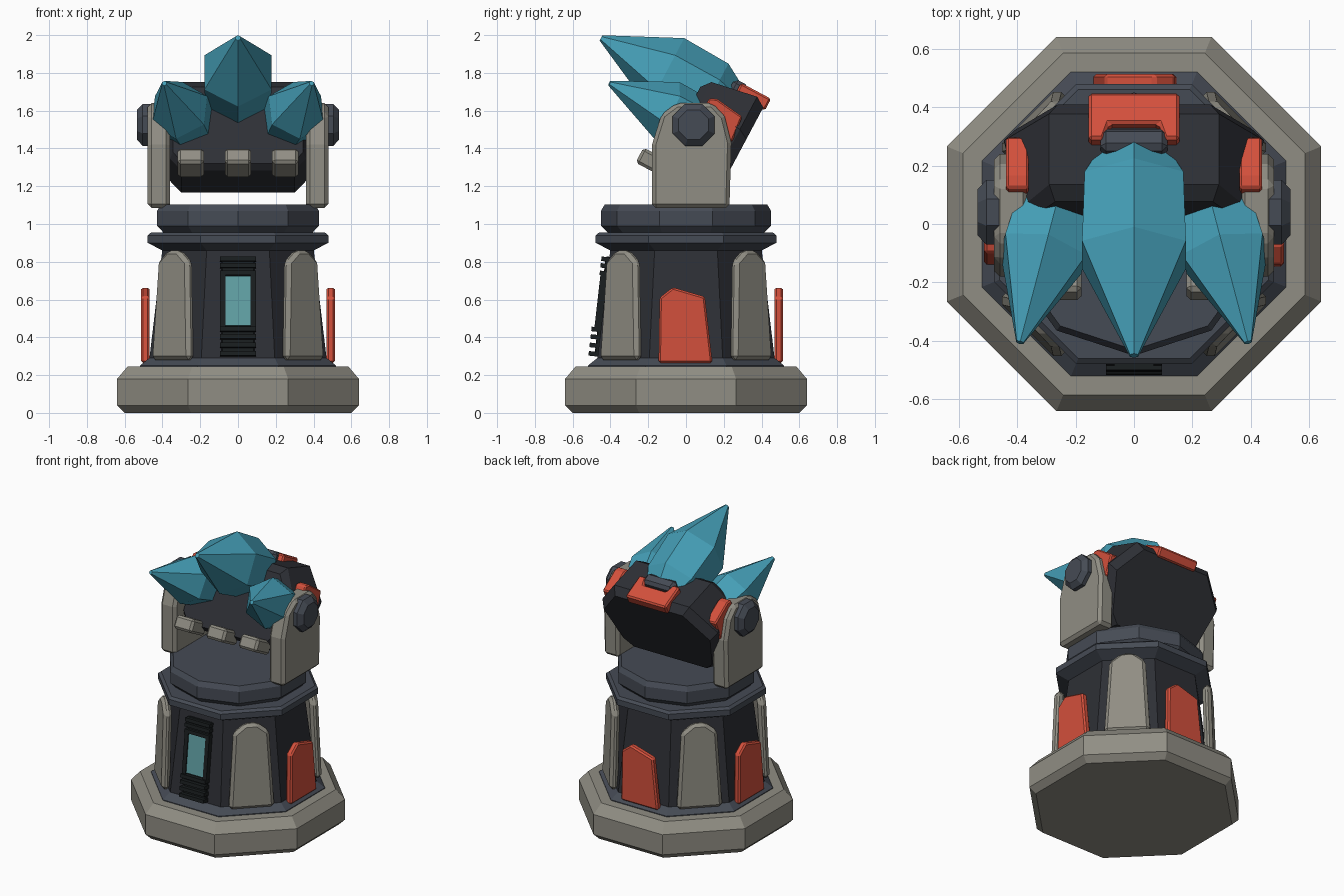
import bpy, bmesh
from math import radians, cos, sin, pi
from mathutils import Matrix, Vector

if "Cube" in bpy.data.objects:
    bpy.data.objects.remove(bpy.data.objects["Cube"])


def material(name, rgb):
    m = bpy.data.materials.new(name)
    m.diffuse_color = (*rgb, 1)
    m.use_nodes = True
    m.node_tree.nodes["Principled BSDF"].inputs["Base Color"].default_value = m.diffuse_color
    return m


STONE = material("stone", (0.28, 0.27, 0.23))
DARK = material("dark_metal", (0.027, 0.029, 0.036))
SLATE = material("slate_metal", (0.06, 0.07, 0.09))
RED = material("red_paint", (0.65, 0.08, 0.045))
TEAL = material("crystal", (0.06, 0.35, 0.48))
SCREEN = material("screen", (0.12, 0.36, 0.38))
BLACK = material("black_trim", (0.01, 0.013, 0.014))


def loft(name, rings, mat, matrix=Matrix(), bevel=0):
    """Skin a list of equal-length point rings and cap both ends."""
    bm = bmesh.new()
    rows = [[bm.verts.new(matrix @ Vector(p)) for p in r] for r in rings]
    n = len(rows[0])
    for a, b in zip(rows, rows[1:]):
        for i in range(n):
            j = (i + 1) % n
            bm.faces.new((a[i], a[j], b[j], b[i]))
    bm.faces.new(rows[0][::-1])
    bm.faces.new(rows[-1])
    bmesh.ops.recalc_face_normals(bm, faces=bm.faces[:])
    me = bpy.data.meshes.new(name)
    bm.to_mesh(me)
    bm.free()
    me.materials.append(mat)
    ob = bpy.data.objects.new(name, me)
    bpy.context.collection.objects.link(ob)
    if bevel:
        mod = ob.modifiers.new("bevel", 'BEVEL')
        mod.width = bevel
        mod.segments = 1
        mod.limit_method = 'ANGLE'
        mod.angle_limit = radians(35)
    return ob


def lathe(name, profile, sides, start, mat, matrix=Matrix()):
    """Faceted solid from (radius, height) pairs."""
    rings = [[(r * cos(start + 2 * pi * i / sides), r * sin(start + 2 * pi * i / sides), z)
              for i in range(sides)] for r, z in profile]
    return loft(name, rings, mat, matrix)


def octagon(name, profile, mat):
    k = cos(pi / 8)
    return lathe(name, [(r / k, z) for r, z in profile], 8, pi / 8, mat)


def plate(name, outline, depth, mat, matrix=Matrix(), bevel=0.012):
    """Outline in x/z, thickened towards -y."""
    return loft(name, [[(x, 0, z) for x, z in outline], [(x, -depth, z) for x, z in outline]],
                mat, matrix, bevel)


def box(name, lo, hi, mat, matrix=Matrix(), bevel=0.01):
    out = [(lo[0], lo[2]), (hi[0], lo[2]), (hi[0], hi[2]), (lo[0], hi[2])]
    return plate(name, out, hi[1] - lo[1], mat, matrix @ Matrix.Translation((0, hi[1], 0)), bevel)


def turned(deg, dist):
    return Matrix.Rotation(radians(deg), 4, 'Z') @ Matrix.Translation((0, -dist, 0))


# Foot, tower body, collar and turntable
octagon("foot", [(0.60, 0), (0.64, 0.04), (0.64, 0.18), (0.585, 0.245), (0.50, 0.245)], STONE)
octagon("body_skirt", [(0.52, 0.22), (0.52, 0.25), (0.47, 0.29)], SLATE)
octagon("body", [(0.47, 0.28), (0.40, 0.87)], DARK)
octagon("collar", [(0.40, 0.86), (0.478, 0.90), (0.478, 0.94), (0.46, 0.955)], SLATE)
lathe("turntable", [(0.41, 0.95), (0.45, 0.99), (0.45, 1.07), (0.43, 1.103)], 10, pi / 2, SLATE)

# Stone buttresses on the diagonals
for i in range(4):
    lean = turned(45 + 90 * i, 0.46) @ Matrix.Translation((0, 0, 0.28)) @ Matrix.Rotation(radians(-2), 4, 'X')
    plate(f"buttress_{i}", [(-0.145, 0), (0.145, 0), (0.115, 0.52), (0.04, 0.58), (-0.04, 0.58), (-0.115, 0.52)],
          0.055, STONE, lean, 0.02)

# Red shields on the right, back and left
for name, deg in (("right", 90), ("back", 180), ("left", 270)):
    plate(f"shield_{name}", [(-0.145, 0.265), (0.14, 0.265), (0.10, 0.615), (-0.07, 0.665), (-0.14, 0.61)],
          0.045, RED, turned(deg, 0.468), 0.01)

# Front screen with slatted frame, leaning with the wall
wall = Matrix.Translation((0, -0.468, 0.29)) @ Matrix.Rotation(radians(-6.5), 4, 'X')
box("screen_frame", (-0.088, -0.018, 0.01), (0.088, 0.03, 0.54), BLACK, wall, 0.005)
box("screen", (-0.065, -0.03, 0.17), (0.065, 0.0, 0.435), SCREEN, wall, 0)
for s in (-1, 1):
    box("screen_rail", (s * 0.08 - 0.014, -0.035, 0.15), (s * 0.08 + 0.014, 0, 0.45), BLACK, wall, 0)
for i, z in enumerate((0.02, 0.065, 0.11, 0.15, 0.45, 0.49, 0.525)):
    d = 0.05 if z < 0.2 else 0.04
    box(f"screen_slat_{i}", (-0.095, -d, z - 0.012), (0.095, 0, z + 0.012), BLACK, wall, 0)

# Yokes and pivot caps
yoke = [(-0.18, 1.085), (0.23, 1.085), (0.24, 1.43), (0.205, 1.57), (0.14, 1.64),
        (-0.05, 1.64), (-0.13, 1.58), (-0.18, 1.42)]
for s, side in ((1, "right"), (-1, "left")):
    loft(f"yoke_{side}", [[(s * x, y, z) for y, z in yoke] for x in (0.36, 0.478)], STONE, bevel=0.02)
    pivot = Matrix.Translation((0, 0.04, 1.525)) @ Matrix.Rotation(s * pi / 2, 4, 'Y')
    lathe(f"pivot_cap_{side}", [(0.12, 0.46), (0.12, 0.505), (0.085, 0.535)], 8, pi / 8, SLATE, pivot)

# Tilted head: local -y is forward, z is up
head = Matrix.Translation((0, 0.04, 1.53)) @ Matrix.Rotation(radians(-28), 4, 'X')


def head_ring(y, half):
    return [(x, y, z) for x, z in half] + [(-x, y, z) for x, z in half[::-1]]


loft("head", [
    head_ring(-0.06, [(0.27, 0.19), (0.345, 0.08), (0.345, -0.20), (0.29, -0.27)]),
    head_ring(-0.02, [(0.29, 0.24), (0.37, 0.10), (0.36, -0.22), (0.30, -0.29)]),
    head_ring(0.23, [(0.29, 0.285), (0.445, 0.09), (0.36, -0.22), (0.30, -0.29)]),
    head_ring(0.285, [(0.26, 0.25), (0.41, 0.06), (0.34, -0.20), (0.28, -0.26)])], DARK, head)

# Red roof plate with notch, its latch, and red cheeks
roof = head @ Matrix.Translation((0, 0, 0.26)) @ Matrix.Rotation(pi / 2, 4, 'X')
loft("roof_plate", [[(x, y, z) for x, y in (
    (-0.155, 0.12), (-0.105, 0.12), (-0.085, 0.18), (0.085, 0.18), (0.105, 0.12), (0.155, 0.12),
    (0.155, 0.30), (-0.155, 0.30))] for z in (0.24, 0.31)], RED, head, 0.01)
box("roof_latch", (-0.115, 0.08, 0.22), (0.115, 0.165, 0.315), SLATE, head, 0.02)
for s, side in ((1, "right"), (-1, "left")):
    loft(f"cheek_{side}", [[(s * x, y, z) for y, z in (
        (0.01, 0.16), (0.05, 0.175), (0.21, 0.155), (0.225, 0.01), (0.12, 0.0), (0.01, 0.09))]
        for x in (0.36, 0.437)], RED, head, 0.008)

# Stone claws under the crystals
for i, x in enumerate((-0.25, 0, 0.25)):
    box(f"claw_{i}", (x - 0.07, -0.175, -0.325), (x + 0.07, 0.0, -0.235), STONE, head, 0.015)


# Six-sided crystals, skinned from tip to root
def crystal(name, tip, root, profile):
    tip, root = Vector(tip), Vector(root)
    back = (root - tip).normalized()
    side = Vector((0, 0, 1)).cross(back).normalized()
    up = back.cross(side)
    rings = []
    for d, r in profile:
        c = tip + back * d
        rings.append([c + side * r * cos(pi / 6 + i * pi / 3) + up * r * sin(pi / 6 + i * pi / 3)
                      for i in range(6)])
    loft(name, rings, TEAL)


crystal("crystal_middle", (0, -0.45, 1.985), (0, 0.25, 1.615),
        [(0, 0.016), (0.39, 0.205), (0.66, 0.195), (0.79, 0.12)])
for s, side in ((1, "right"), (-1, "left")):
    crystal(f"crystal_{side}", (s * 0.39, -0.405, 1.745), (s * 0.27, 0.05, 1.53),
            [(0, 0.014), (0.345, 0.165), (0.49, 0.155), (0.62, 0.08)])
